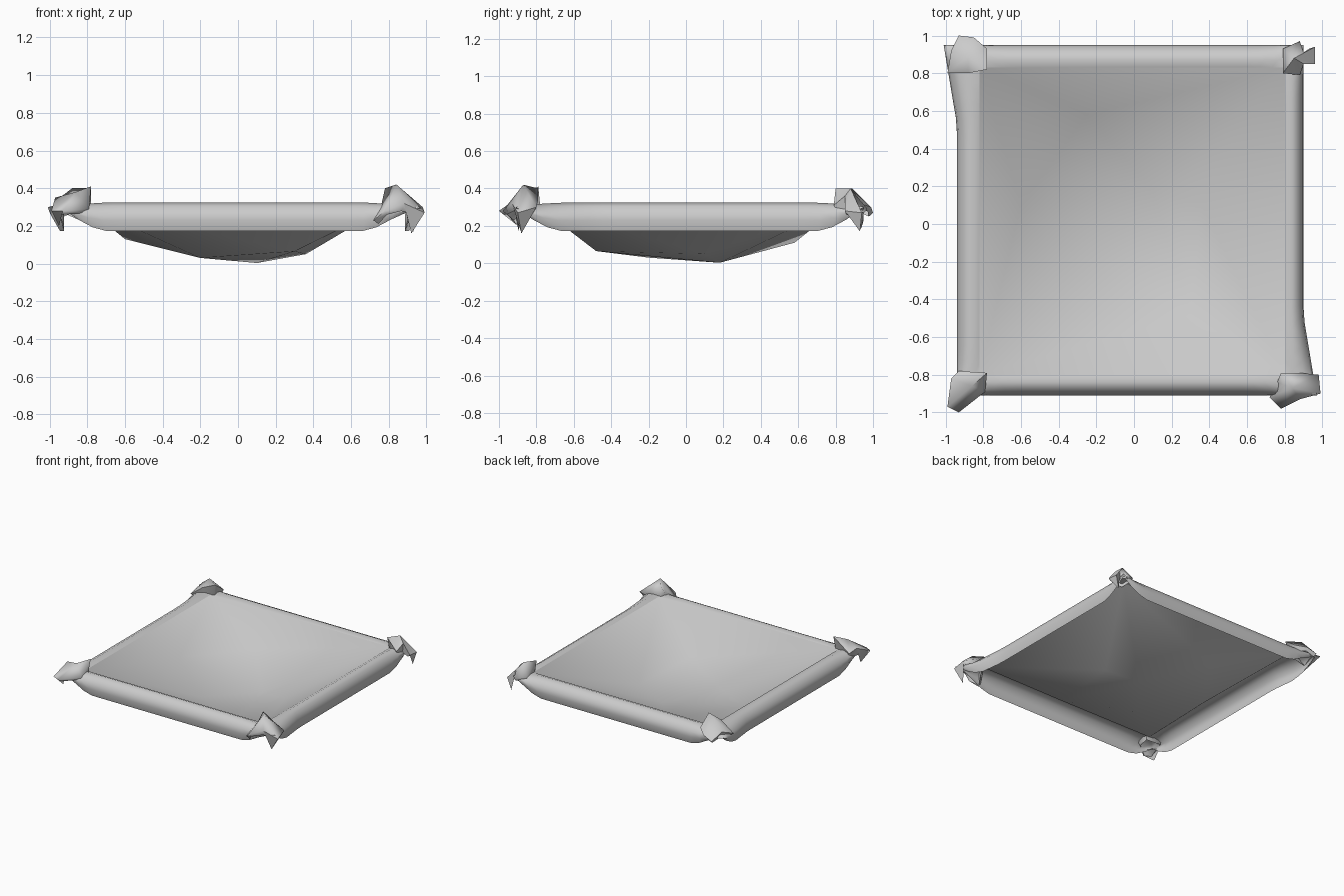
import bpy, bmesh, math

cube = bpy.data.objects.get("Cube")
if cube:
    bpy.data.objects.remove(cube, do_unlink=True)

cloth = bpy.data.materials.new("light grey cloth")
cloth.use_nodes = True
cloth.diffuse_color = (0.6, 0.6, 0.6, 1)
cloth.node_tree.nodes["Principled BSDF"].inputs["Base Color"].default_value = (0.6, 0.6, 0.6, 1)


def finish(name, bm, angle):
    """Turn a bmesh into a smooth-shaded cloth object."""
    mesh = bpy.data.meshes.new(name)
    bm.to_mesh(mesh)
    bm.free()
    obj = bpy.data.objects.new(name, mesh)
    bpy.context.collection.objects.link(obj)
    mesh.materials.append(cloth)
    bpy.ops.object.select_all(action='DESELECT')
    obj.select_set(True)
    bpy.context.view_layer.objects.active = obj
    bpy.ops.object.shade_smooth_by_angle(angle=math.radians(angle))


def between(low, high, s):
    """Map s in -1..1 onto low..high."""
    return low + (high - low) * (s + 1) / 2


INNER = (-0.82, 0.80, -0.80, 0.83)     # left, right, front, back
OUTER = (-0.94, 0.90, -0.91, 0.95)
RIM_Z = 0.31

# Sagging sheet: taut facets stretched from the rim around a few low points
LOW_POINTS = [(-0.6, 0.1, 0.13), (-0.2, -0.2, 0.03), (0.1, 0.18, 0.003),
              (0.3, -0.48, 0.065), (-0.25, 0.58, 0.11), (0.36, 0.1, 0.05)]
bm = bmesh.new()
for x in INNER[:2]:
    for y in INNER[2:]:
        bm.verts.new((x, y, RIM_Z))
for p in LOW_POINTS:
    bm.verts.new(p)
bmesh.ops.convex_hull(bm, input=bm.verts)
lid = [f for f in bm.faces if all(v.co.z > RIM_Z - 0.001 for v in f.verts)]
bmesh.ops.delete(bm, geom=lid, context='FACES_ONLY')
bmesh.ops.delete(bm, geom=[e for e in bm.edges if not e.link_faces], context='EDGES')
bmesh.ops.reverse_faces(bm, faces=bm.faces)
finish("sagging_sheet", bm, 70)

# Rim rolled over the edge and hanging down as a flap
STEPS = 24
PROFILE = [(0, RIM_Z), (0.35, 0.325), (0.7, 0.305), (0.93, 0.27), (1, 0.23), (0.85, 0.172)]
ticks = [i / STEPS * 2 - 1 for i in range(STEPS)]
loop = ([(s, -1) for s in ticks] + [(1, s) for s in ticks]
        + [(-s, 1) for s in ticks] + [(-1, -s) for s in ticks])
bm = bmesh.new()
rings = []
for f, z in PROFILE:
    box = [a + (b - a) * f for a, b in zip(INNER, OUTER)]
    ring = []
    for u, v in loop:
        along = min(abs(u), abs(v))
        taper = 1 - 0.85 * max(0, (along - 0.74) / 0.26) ** 1.7
        # The flap swings outward near two opposite corners
        flare = 0.07 * f * f * max(0, (-u * v - 0.55) / 0.45) if abs(u) == 1 else 0
        ring.append(bm.verts.new((between(box[0], box[1], u) + u * flare,
                                  between(box[2], box[3], v), RIM_Z + (z - RIM_Z) * taper)))
    rings.append(ring)
for a, b in zip(rings, rings[1:]):
    for i in range(len(loop)):
        j = (i + 1) % len(loop)
        bm.faces.new((a[i], b[i], b[j], a[j]))
finish("rolled_rim", bm, 70)


def gathered_corner(name, apex, outline, tail=None):
    """Crumpled hood of cloth around a peak, tucked in below, with an optional hanging tip."""
    bm = bmesh.new()
    top = bm.verts.new(apex)
    edge = [bm.verts.new(p) for p in outline]
    neck = [bm.verts.new((apex[0] + (p[0] - apex[0]) * 0.8,
                          apex[1] + (p[1] - apex[1]) * 0.8, min(0.28, p[2] - 0.02)))
            for p in outline]
    for i in range(len(edge)):
        j = (i + 1) % len(edge)
        bm.faces.new((top, edge[i], edge[j]))
        bm.faces.new((edge[i], neck[i], neck[j], edge[j]))
    # Hanging tip folded from the outermost edge
    if tail:
        tip = bm.verts.new(tail)
        k = min(range(len(outline)), key=lambda i: math.dist(outline[i], tail))
        bm.faces.new((edge[k], edge[k - 1], tip))
        bm.faces.new((edge[(k + 1) % len(edge)], edge[k], tip))
    finish(name, bm, 75)


# Four gathered corners, each outline starting at its inner point
gathered_corner("back_right_corner", (-0.88, 0.89, 0.4),
                [(-0.78, 0.82, 0.4), (-0.78, 0.93, 0.32), (-0.85, 0.99, 0.3), (-0.93, 1, 0.27),
                 (-0.97, 0.92, 0.33), (-0.99, 0.8, 0.28), (-0.88, 0.8, 0.36)])
gathered_corner("back_left_corner", (0.85, 0.88, 0.4),
                [(0.79, 0.8, 0.4), (0.88, 0.79, 0.31), (0.9, 0.85, 0.36), (0.96, 0.85, 0.28),
                 (0.96, 0.94, 0.27), (0.9, 0.91, 0.33), (0.88, 0.97, 0.29), (0.79, 0.93, 0.31)],
                (0.93, 0.93, 0.17))
gathered_corner("front_right_corner", (-0.86, -0.86, 0.38),
                [(-0.78, -0.79, 0.41), (-0.93, -0.78, 0.31), (-0.97, -0.82, 0.35),
                 (-0.99, -0.97, 0.28), (-0.93, -1, 0.28), (-0.79, -0.89, 0.29)],
                (-0.95, -0.9, 0.2))
gathered_corner("front_left_corner", (0.84, -0.87, 0.42),
                [(0.78, -0.79, 0.4), (0.76, -0.84, 0.31), (0.72, -0.92, 0.23), (0.78, -0.98, 0.28),
                 (0.88, -0.93, 0.32), (0.99, -0.9, 0.27), (0.98, -0.8, 0.3),
                 (0.88, -0.79, 0.34)],
                (0.92, -0.88, 0.16))
